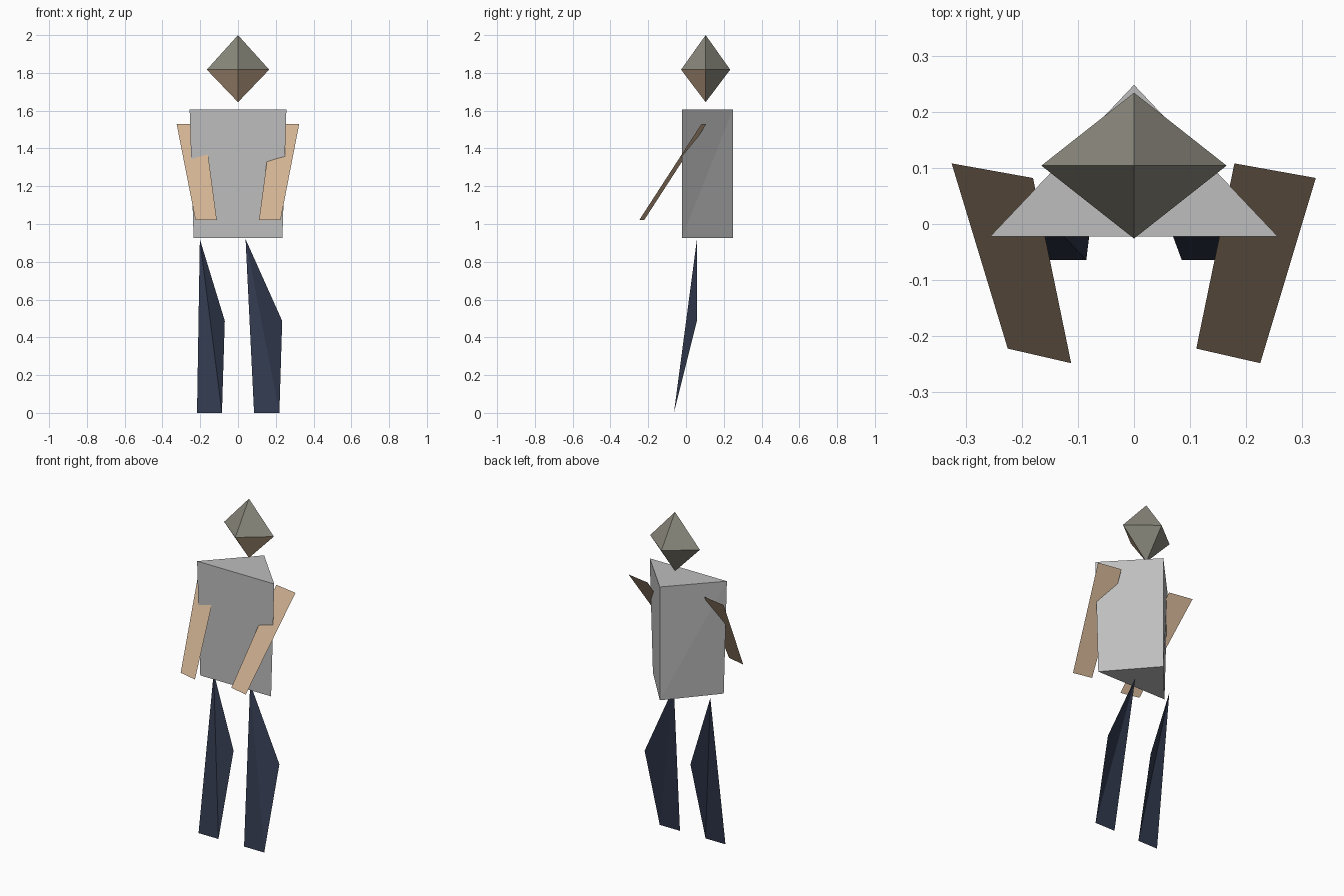
import bpy, bmesh
from mathutils import Vector

if "Cube" in bpy.data.objects:
    bpy.data.objects.remove(bpy.data.objects["Cube"])


def material(name, rgb):
    # sRGB 0-255 to linear
    lin = [((c / 255 + 0.055) / 1.055) ** 2.4 for c in rgb]
    m = bpy.data.materials.new(name)
    m.diffuse_color = (*lin, 1)
    m.use_nodes = True
    m.node_tree.nodes["Principled BSDF"].inputs["Base Color"].default_value = m.diffuse_color
    return m


HAIR = material("grey_hair", (138, 136, 124))
SKIN = material("tan_skin", (207, 177, 146))
SHIRT = material("grey_shirt", (190, 190, 190))
TROUSERS = material("navy_trousers", (50, 58, 79))


def build(name, verts, faces, mats, closed=False):
    me = bpy.data.meshes.new(name)
    me.from_pydata(verts, [], faces)
    if closed:
        bm = bmesh.new()
        bm.from_mesh(me)
        bmesh.ops.recalc_face_normals(bm, faces=bm.faces[:])
        bm.to_mesh(me)
        bm.free()
    for m in mats:
        me.materials.append(m)
    ob = bpy.data.objects.new(name, me)
    bpy.context.collection.objects.link(ob)
    return ob


# Head: stretched octahedron, the lower front faces are the face
cy, cz = 0.104, 1.817
ring = [(0.165, cy, cz), (0, cy + 0.13, cz), (-0.165, cy, cz), (0, cy - 0.13, cz)]
faces = [(i, (i + 1) % 4, tip) for i in range(4) for tip in (4, 5)]
head = build("head", ring + [(0, cy, 2.0), (0, cy, 1.645)], faces, [HAIR, SKIN], True)
for p in head.data.polygons:
    p.material_index = int(p.center.z < cz and p.center.y < cy)

# Torso: triangular prism, slightly narrower at the waist
section = lambda w, z: [(-w, -0.022, z), (w, -0.022, z), (0, 0.248, z)]
build("torso", section(0.235, 0.925) + section(0.256, 1.605),
      [(0, 2, 1), (3, 4, 5), (0, 1, 4, 3),
       (1, 2, 5), (1, 5, 4), (2, 0, 3), (2, 3, 5)], [SHIRT], True)

# Arms: single flat sheets reaching down and forward
for side, top, bottom in (("left", (-0.325, -0.18), (-0.225, -0.112)),
                          ("right", (0.179, 0.324), (0.111, 0.225))):
    build(side + "_arm",
          [(top[0], 0.108, 1.53), (bottom[0], -0.222, 1.02),
           (bottom[1], -0.248, 1.02), (top[1], 0.082, 1.53)],
          [(0, 1, 2, 3)], [SKIN])

# Legs: folded sheets from hip point to knee and foot edge
for side, hip, knee, foot in (("left", -0.202, -0.07, (-0.217, -0.085)),
                              ("right", 0.04, 0.234, (0.085, 0.219))):
    build(side + "_leg",
          [(hip, 0.058, 0.92), (foot[0], -0.064, 0),
           (foot[1], -0.064, 0), (knee, 0.058, 0.487)],
          [(0, 1, 2), (0, 2, 3)], [TROUSERS])
